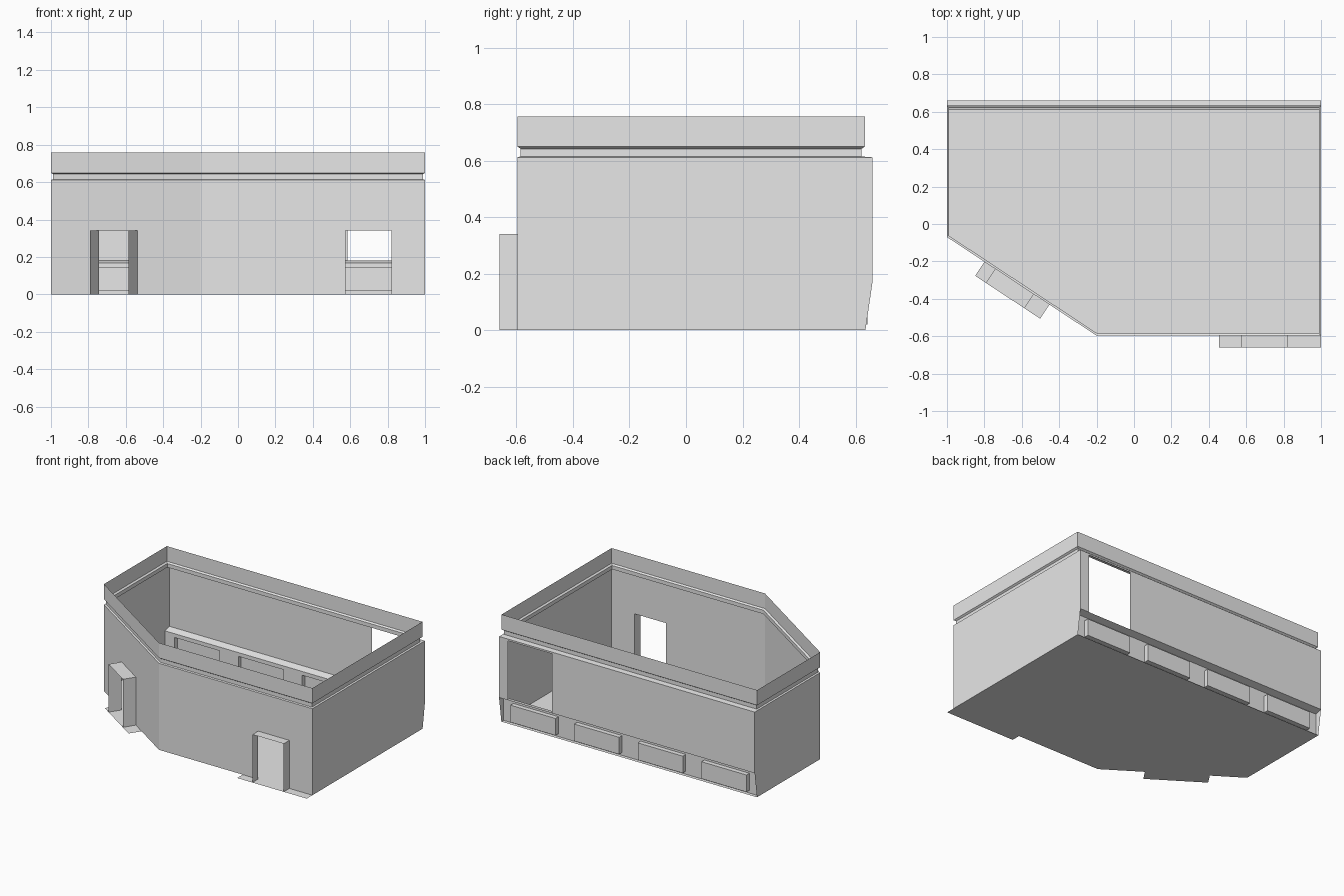
import bpy
from mathutils import Vector

if "Cube" in bpy.data.objects:
    bpy.data.objects.remove(bpy.data.objects["Cube"])

grey = bpy.data.materials.new("plain grey")
grey.use_nodes = True
grey.diffuse_color = (0.8, 0.8, 0.8, 1)
grey.node_tree.nodes["Principled BSDF"].inputs["Base Color"].default_value = (0.8, 0.8, 0.8, 1)

BACK, BAND_BACK, FLOOR_BACK, PANEL = 0.66, 0.633, 0.635, 0.61
BODY_TOP, SILL = 0.612, 0.18
DOOR_TOP = 0.34


def build(name, faces):
    """Make one object from a list of faces, each a list of points."""
    verts, index = [], []
    for face in faces:
        index.append(range(len(verts), len(verts) + len(face)))
        verts += [tuple(p) for p in face]
    mesh = bpy.data.meshes.new(name)
    mesh.from_pydata(verts, [], [list(i) for i in index])
    mesh.materials.append(grey)
    obj = bpy.data.objects.new(name, mesh)
    bpy.context.collection.objects.link(obj)
    return obj


def upright(a, b, z0, z1):
    """Upright rectangle over the ground line a-b, facing right of a-b."""
    return [(a[0], a[1], z0), (b[0], b[1], z0), (b[0], b[1], z1), (a[0], a[1], z1)]


def flat(points, z):
    return [(p[0], p[1], z) for p in points]


def footprint(back):
    return [Vector(p) for p in
            ((-1, -0.07), (-0.2, -0.597), (1, -0.597), (1, back), (-1, back))]


def inset(poly, d):
    result = []
    for i, p in enumerate(poly):
        e1, e2 = (p - poly[i - 1]).normalized(), (poly[(i + 1) % len(poly)] - p).normalized()
        n1, n2 = Vector((e1.y, -e1.x)), Vector((e2.y, -e2.x))
        result.append(p - (n1 + n2) * d / (1 + n1.dot(n2)))
    return result


def doorway(label, a, b, door, slab, depth):
    """Wall a-b with a door opening, a projecting portal and a ground slab."""
    along = (b - a).normalized()
    out = Vector((along.y, -along.x)) * depth
    d0, d1 = (a + along * t for t in door)
    s0, s1 = (a + along * t for t in slab)
    build(label + "_wall", [upright(a, d0, 0, BODY_TOP), upright(d1, b, 0, BODY_TOP),
                            upright(d0, d1, DOOR_TOP, BODY_TOP)])
    build(label + "_portal", [upright(d0, d0 + out, 0, DOOR_TOP),
                              upright(d1 + out, d1, 0, DOOR_TOP),
                              flat([d0 + out, d1 + out, d1, d0], DOOR_TOP)])
    build(label + "_slab", [flat([s0 + out, s1 + out, s1, s0], 0)])


body = footprint(BACK)
corner, bend, front_end, back_left, back_right = body

# Floor
build("floor", [flat(footprint(FLOOR_BACK), 0)])

# Front walls with doors
doorway("angled", corner, bend, (0.308, 0.555), (0.24, 0.656), 0.09)
doorway("front", bend, front_end, (0.775, 1.02), (0.655, 1.2), 0.063)

# Side walls, tapering in at the lower back edge
for name, x, y in (("left_wall", 1, front_end.y), ("right_wall", -1, corner.y)):
    side = [(x, y, 0), (x, FLOOR_BACK, 0), (x, BACK, 0.17), (x, BACK, BODY_TOP), (x, y, BODY_TOP)]
    build(name, [side if x > 0 else side[::-1]])

# Back wall with a large opening


def back_rect(x0, x1, z0, z1, y=BACK):
    return upright((x1, y), (x0, y), z0, z1)


build("back_wall", [back_rect(-1, 0.585, SILL, BODY_TOP),
                    back_rect(0.93, 1, SILL, BODY_TOP),
                    back_rect(0.585, 0.93, 0.6, BODY_TOP)])

# Sill sloping inward to the recessed lower panel
build("back_sill", [[(-1, BACK, SILL), (-1, PANEL, 0.167), (1, PANEL, 0.167), (1, BACK, SILL)]])

# Recessed panel with four boxes pushed out of it
low, high, face_y = 0.02, 0.14, 0.643
panel = [back_rect(-1, 1, 0, low, PANEL), back_rect(-1, 1, high, 0.167, PANEL)]
boxes = []
edge = -1
for cx in (-0.747, -0.249, 0.249, 0.747):
    x0, x1 = cx - 0.176, cx + 0.176
    panel.append(back_rect(edge, x0, low, high, PANEL))
    edge = x1
    rim = [(x0, PANEL), (x1, PANEL), (x1, face_y), (x0, face_y)]
    boxes += [back_rect(x0, x1, low, high, face_y),
              upright((x0, face_y), (x0, PANEL), low, high),
              upright((x1, PANEL), (x1, face_y), low, high),
              flat(rim, high), flat(rim[::-1], low)]
panel.append(back_rect(edge, 1, low, high, PANEL))
build("back_panel", panel)
build("back_boxes", boxes)

# Groove and parapet band around the top
band = footprint(BAND_BACK)
groove = inset(band, 0.012)
rings = [(body, BODY_TOP), (groove, 0.615), (groove, 0.642), (band, 0.65), (band, 0.757)]
strips = []
for (low_ring, z0), (high_ring, z1) in zip(rings, rings[1:]):
    for i in range(5):
        j = (i + 1) % 5
        strips.append([(*low_ring[i], z0), (*low_ring[j], z0),
                       (*high_ring[j], z1), (*high_ring[i], z1)])
build("groove", strips[:15])
build("parapet_band", strips[15:])
